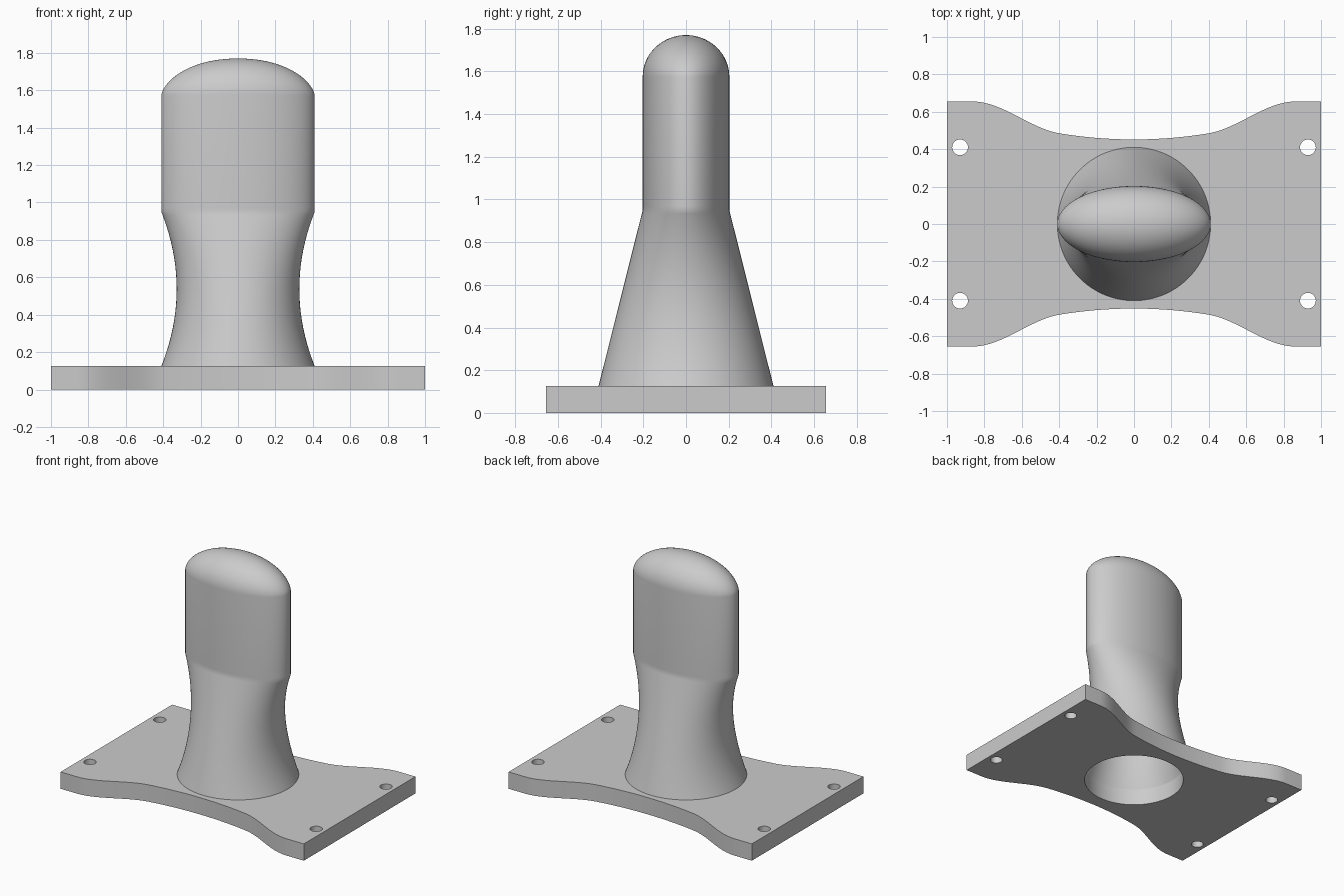
import bpy, bmesh, math

if "Cube" in bpy.data.objects:
    bpy.data.objects.remove(bpy.data.objects["Cube"], do_unlink=True)

PLATE_TOP, NECK_TOP, DOME_START, TOP = 0.125, 0.95, 1.575, 1.77
RADIUS, HALF_DEPTH, PINCH, WALL = 0.41, 0.203, 0.082, 0.06
SIDES = 96

grey = bpy.data.materials.new("light_grey")
grey.use_nodes = True
colour = (0.6, 0.6, 0.6, 1)
grey.diffuse_color = colour
grey.node_tree.nodes["Principled BSDF"].inputs["Base Color"].default_value = colour


def finish(name, bm):
    mesh = bpy.data.meshes.new(name)
    bmesh.ops.recalc_face_normals(bm, faces=bm.faces)
    bm.to_mesh(mesh)
    bm.free()
    mesh.materials.clear()
    mesh.materials.append(grey)
    obj = bpy.data.objects.new(name, mesh)
    bpy.context.collection.objects.link(obj)
    bpy.ops.object.select_all(action="DESELECT")
    obj.select_set(True)
    bpy.context.view_layer.objects.active = obj
    bpy.ops.object.shade_smooth_by_angle(angle=math.radians(30))
    return obj


# Base plate: waisted outline with four screw holes and a central opening
def circle(x, y, r, n):
    return [(x + r * math.cos(i * math.tau / n), y + r * math.sin(i * math.tau / n))
            for i in range(n)]


def edge_depth(x):
    """Half depth of the plate at distance x from the middle."""
    x = abs(x)
    if x <= 0.4:
        return 0.452 + 0.033 * (x / 0.4) ** 2
    t = min((x - 0.4) / 0.46, 1)
    # cubic blend from the gentle waist slope to the straight ends
    return (0.485 * (2 * t**3 - 3 * t**2 + 1) + 0.655 * (3 * t**2 - 2 * t**3)
            + 0.075 * (t**3 - 2 * t**2 + t))


xs = [-1] + [-0.86 + 1.72 * i / 60 for i in range(61)] + [1]
outline = [(x, -edge_depth(x)) for x in xs] + [(x, edge_depth(x)) for x in reversed(xs)]
loops = [outline, circle(0, 0, 0.35, SIDES)]
loops += [circle(sx * 0.93, sy * 0.41, 0.042, 32) for sx in (-1, 1) for sy in (-1, 1)]

curve = bpy.data.curves.new("plate_outline", "CURVE")
curve.dimensions = "2D"
curve.fill_mode = "BOTH"
curve.extrude = PLATE_TOP / 2
for loop in loops:
    spline = curve.splines.new("POLY")
    spline.points.add(len(loop) - 1)
    for point, (x, y) in zip(spline.points, loop):
        point.co = (x, y, 0, 1)
    spline.use_cyclic_u = True
helper = bpy.data.objects.new("plate_outline", curve)
bpy.context.collection.objects.link(helper)
bpy.context.view_layer.update()
flat = bpy.data.meshes.new_from_object(
    helper.evaluated_get(bpy.context.evaluated_depsgraph_get()))
bm = bmesh.new()
bm.from_mesh(flat)
bmesh.ops.remove_doubles(bm, verts=bm.verts, dist=0.0005)
bmesh.ops.translate(bm, verts=bm.verts, vec=(0, 0, PLATE_TOP / 2))
bpy.data.objects.remove(helper, do_unlink=True)
bpy.data.meshes.remove(flat)
finish("base_plate", bm)


# Handle: pinched round-to-oval neck, straight oval grip, domed top, hollow inside
def handle_rings(inset):
    rings = []
    for s in [i / 20 for i in range(20)] + [0.98, 1]:
        rings.append((RADIUS - PINCH * 4 * s * (1 - s) - inset,
                      RADIUS + (HALF_DEPTH - RADIUS) * s - inset,
                      PLATE_TOP + (NECK_TOP - PLATE_TOP) * s))
    rings.append((RADIUS - inset, HALF_DEPTH - inset, NECK_TOP + 0.02))
    for i in range(20):
        a = math.pi / 2 * i / 20
        rings.append(((RADIUS - inset) * math.cos(a) * (1 - 0.05 * math.sin(2 * a)),
                      (HALF_DEPTH - inset) * math.cos(a),
                      DOME_START + (TOP - DOME_START - inset) * math.sin(a)))
    return rings


bm = bmesh.new()
rows = []
for rx, ry, z in list(reversed(handle_rings(WALL))) + handle_rings(0):
    rows.append([bm.verts.new((rx * math.cos(a), ry * math.sin(a), z))
                 for a in (i * math.tau / SIDES for i in range(SIDES))])
for low, high in zip(rows, rows[1:]):
    for i in range(SIDES):
        j = (i + 1) % SIDES
        bm.faces.new((low[i], low[j], high[j], high[i]))
for row, z in ((rows[0], TOP - WALL), (rows[-1], TOP)):
    tip = bm.verts.new((0, 0, z))
    for i in range(SIDES):
        bm.faces.new((row[i], row[(i + 1) % SIDES], tip))
finish("handle", bm)
